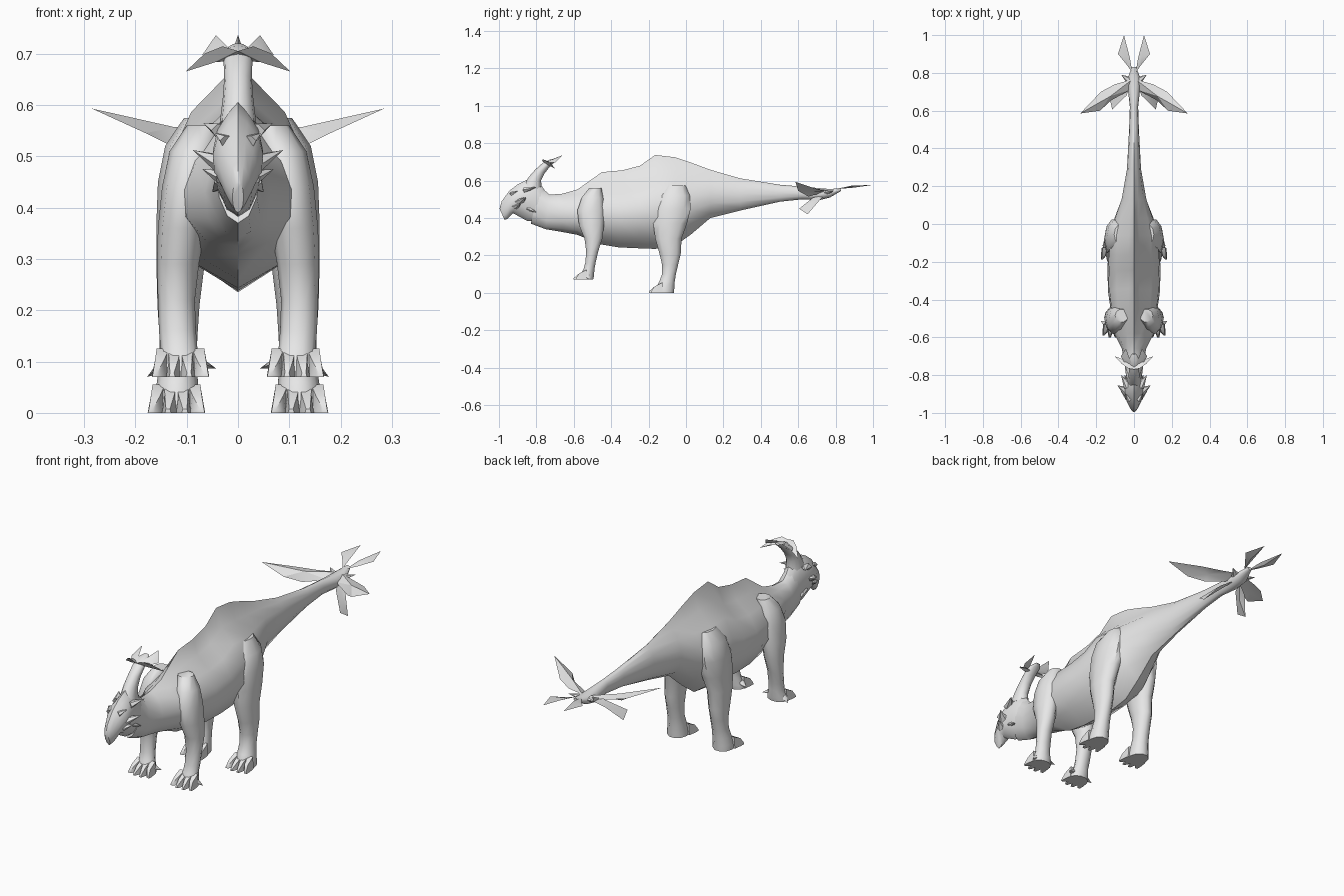
import bpy, bmesh, math
from mathutils import Vector

hide = bpy.data.materials.new("pale grey hide")
hide.diffuse_color = (0.8, 0.8, 0.8, 1)


def finish(name, bm, mirror=False, angle=50):
    bmesh.ops.recalc_face_normals(bm, faces=bm.faces)
    me = bpy.data.meshes.new(name)
    bm.to_mesh(me)
    bm.free()
    me.materials.append(hide)
    ob = bpy.data.objects.new(name, me)
    bpy.context.collection.objects.link(ob)
    if mirror:
        ob.modifiers.new("mirror", 'MIRROR').use_mirror_merge = False
    bpy.ops.object.select_all(action='DESELECT')
    ob.select_set(True)
    bpy.context.view_layer.objects.active = ob
    bpy.ops.object.shade_smooth_by_angle(angle=math.radians(angle))
    return ob


def loft(bm, rings):
    """Skin a list of closed rings and cap both ends."""
    rs = [[bm.verts.new(p) for p in r] for r in rings]
    n = len(rs[0])
    for a, b in zip(rs, rs[1:]):
        for i in range(n):
            j = (i + 1) % n
            bm.faces.new((a[i], a[j], b[j], b[i]))
    bm.faces.new(rs[0])
    bm.faces.new(rs[-1])


ROUND = [(0, 1), (.5, .93), (.87, .75), (1, .5), (.87, .25), (.5, .07), (0, 0)]
RIDGE = [(0, 1), (.2, .83), (.66, .7), (.94, .53), (1, .34), (.62, .12), (0, 0)]


def section(yt, zt, yb, zb, w, r):
    """Symmetric cross-section from a top point to a bottom point; r blends round to ridged."""
    half = []
    for (x0, t0), (x1, t1) in zip(ROUND, RIDGE):
        x, t = x0 + (x1 - x0) * r, t0 + (t1 - t0) * r
        half.append((x * w, yb + (yt - yb) * t, zb + (zt - zb) * t))
    return half + [(-x, y, z) for x, y, z in half[-2:0:-1]]


def spike(bm, base, tip, r, flat=1.0, n=6):
    base, tip = Vector(base), Vector(tip)
    q = (tip - base).to_track_quat('Z', 'Y')
    ring = [bm.verts.new(base + q @ Vector((r * math.cos(a), r * flat * math.sin(a), 0)))
            for a in (2 * math.pi * i / n for i in range(n))]
    top = bm.verts.new(tip)
    bm.faces.new(ring)
    for i in range(n):
        bm.faces.new((ring[i], ring[(i + 1) % n], top))


def blade(bm, pts, t):
    """Thin outline swollen at its middle."""
    pts = [Vector(p) for p in pts]
    c = sum(pts, Vector()) / len(pts)
    nrm = sum(((p - c).cross(q - c) for p, q in zip(pts, pts[1:] + pts[:1])), Vector()).normalized()
    vs = [bm.verts.new(p) for p in pts]
    for s in (1, -1):
        m = bm.verts.new(c + nrm * t * s)
        for i in range(len(vs)):
            bm.faces.new((vs[i], vs[(i + 1) % len(vs)], m))


# Body with neck, humped back and tail: y, top z, bottom z, half width, ridge
bm = bmesh.new()
loft(bm, [section(y, zt, y2, zb, w, r) for y, zt, y2, zb, w, r in [
    (-.78, .57, -.83, .37, .042, 0), (-.73, .525, -.75, .34, .05, 0), (-.66, .53, -.66, .325, .065, .2),
    (-.58, .553, -.58, .31, .108, .5), (-.45, .645, -.46, .26, .125, .9), (-.34, .655, -.36, .243, .138, 1),
    (-.245, .68, -.25, .238, .14, 1), (-.165, .737, -.165, .235, .138, 1), (-.06, .725, -.06, .25, .135, 1),
    (.03, .695, .03, .315, .105, .9), (.13, .658, .13, .40, .068, .6), (.29, .612, .29, .44, .038, .3),
    (.5, .578, .5, .487, .026, 0), (.62, .568, .62, .50, .022, 0), (.71, .56, .71, .495, .032, 0),
    (.77, .555, .77, .51, .034, 0), (.83, .56, .83, .545, .012, 0)]])
finish("body", bm)

# Head with a drooping beak
bm = bmesh.new()
loft(bm, [section(*s) for s in [
    (-.75, .54, -.80, .38, .04, 0), (-.79, .60, -.85, .385, .046, .1), (-.85, .605, -.905, .415, .05, .4),
    (-.90, .58, -.925, .425, .05, .4), (-.945, .545, -.94, .41, .038, .4),
    (-.985, .49, -.955, .395, .024, .2), (-.997, .45, -.97, .39, .011, 0)]])
finish("head", bm)

# Cheek frill, brow and jaw spikes
bm = bmesh.new()
for base, tip, r in [((.03, -.89, .485), (.088, -.855, .512), .032), ((.03, -.91, .46), (.07, -.885, .475), .025),
                     ((.03, -.86, .55), (.068, -.80, .565), .026), ((.025, -.84, .45), (.05, -.80, .43), .025),
                     ((.02, -.93, .53), (.045, -.90, .545), .02)]:
    spike(bm, base, tip, r, .6)
finish("head_spikes", bm, True, 35)

# Crest stem rising from the skull
bm = bmesh.new()
loft(bm, [section(*s) for s in [
    (-.87, .575, -.77, .55, .036, 0), (-.84, .62, -.775, .60, .03, 0), (-.805, .66, -.755, .64, .027, 0),
    (-.765, .695, -.73, .672, .028, 0), (-.725, .714, -.70, .70, .026, 0), (-.69, .72, -.685, .713, .012, 0)]])
finish("crest_stem", bm)

# Curved side blades and rear prongs of the crest
bm = bmesh.new()
blade(bm, [(0, -.77, .705), (.03, -.765, .714), (.065, -.74, .70), (.102, -.70, .665),
           (.062, -.715, .683), (.03, -.72, .69), (0, -.725, .685)], .009)
blade(bm, [(.012, -.74, .705), (.043, -.66, .736), (.07, -.70, .697), (.05, -.735, .695)], .006)
finish("crest_blades", bm, True, 35)


# Legs: z, x centre, y front, y back, half width
def leg(name, rows):
    bm = bmesh.new()
    rings = []
    for z, x, yf, yb, w in rows:
        a = [2 * math.pi * i / 10 for i in range(10)]
        rings.append([(x + w * math.cos(t), (yf + yb) / 2 + (yb - yf) / 2 * math.sin(t), z) for t in a])
    loft(bm, rings)
    finish(name, bm, True)


leg("front_leg", [
    (.07, .112, -.575, -.495, .05), (.09, .112, -.57, -.49, .046), (.125, .115, -.55, -.488, .036),
    (.16, .118, -.54, -.482, .036), (.22, .12, -.535, -.468, .036), (.29, .117, -.545, -.445, .041),
    (.36, .11, -.575, -.435, .046), (.44, .098, -.585, -.43, .05), (.51, .085, -.56, -.44, .048),
    (.56, .065, -.52, -.45, .035)])
leg("hind_leg", [
    (0, .12, -.165, -.062, .046), (.025, .12, -.165, -.06, .045), (.06, .118, -.145, -.058, .04),
    (.10, .117, -.13, -.052, .036), (.15, .116, -.13, -.04, .037), (.21, .116, -.145, -.025, .041),
    (.29, .112, -.168, -.02, .047), (.37, .106, -.18, .01, .053), (.45, .10, -.175, .03, .056),
    (.52, .09, -.15, .025, .052), (.575, .07, -.11, .0, .035)])


# Feet: toes fanned forward
def toes(name, x, y, z, reach, extra=()):
    bm = bmesh.new()
    for i in (-1.5, -.5, .5, 1.5):
        fx = x + i * .023
        tip = y - reach * (1 - .09 * i * i)
        loft(bm, [[(fx - .016, y + .01, z), (fx + .016, y + .01, z), (fx + .012, y + .01, z + .055),
                   (fx - .012, y + .01, z + .055)],
                  [(fx + i * .005 - .014, y - reach * .5, z), (fx + i * .005 + .014, y - reach * .5, z),
                   (fx + i * .004 + .009, y - reach * .5, z + .034), (fx + i * .004 - .009, y - reach * .5, z + .034)],
                  [(fx + i * .01 - .006, tip, z), (fx + i * .01 + .006, tip, z),
                   (fx + i * .01 + .004, tip, z + .008), (fx + i * .01 - .004, tip, z + .008)]])
    for base, end, r in extra:
        spike(bm, base, end, r, .7)
    finish(name, bm, True)


toes("front_toes", .112, -.54, .07, .062, [((.085, -.53, .10), (.042, -.515, .086), .022),
                                          ((.14, -.53, .095), (.177, -.515, .07), .022)])
toes("hind_toes", .12, -.135, 0, .065)

# Tail fins: broad side wings, drooping fins, rear kites and small side barbs
bm = bmesh.new()
blade(bm, [(.01, .765, .55), (.10, .74, .545), (.175, .70, .555), (.285, .585, .593),
           (.18, .60, .545), (.12, .655, .515), (.02, .71, .53)], .010)
blade(bm, [(.015, .74, .52), (.07, .71, .49), (.125, .65, .42), (.115, .605, .45), (.04, .68, .51)], .007)
blade(bm, [(.008, .80, .555), (.04, .845, .56), (.085, .90, .573), (.053, 1.0, .577), (.022, .88, .57)], .006)
spike(bm, (.015, .755, .535), (.068, .79, .548), .026, .5)
finish("tail_fins", bm, True, 30)
